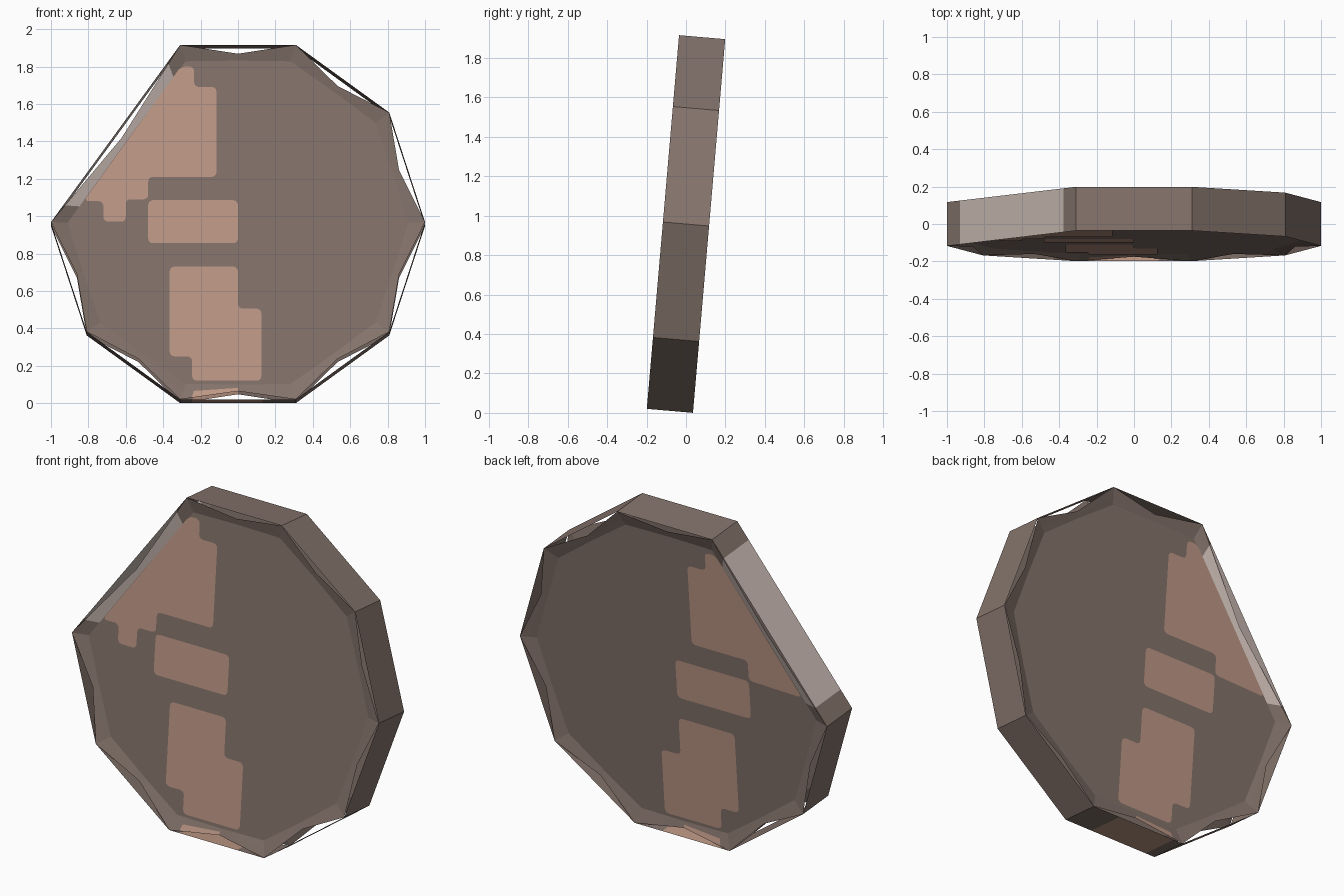
import bpy, bmesh, math
from mathutils import Matrix, Vector

if "Cube" in bpy.data.objects:
    bpy.data.objects.remove(bpy.data.objects["Cube"])

HALF = 0.1175                       # half thickness of the disc
TILT = math.radians(4.93)           # the disc leans back
PLACE = Matrix.Translation((0, 0, 0.958)) @ Matrix.Rotation(-TILT, 4, 'X')


def srgb(r, g, b):
    return [((c / 255 + 0.055) / 1.055) ** 2.4 for c in (r, g, b)] + [1]


def material(name, col):
    m = bpy.data.materials.new(name)
    m.diffuse_color = srgb(*col)
    m.use_nodes = True
    m.node_tree.nodes["Principled BSDF"].inputs["Base Color"].default_value = m.diffuse_color
    return m


MATS = [material("brown_stone", (132, 115, 107)),
        material("tan_patch", (190, 152, 134)),
        material("pale_edge", (204, 188, 181))]
BROWN, TAN, PALE = 0, 1, 2


def finish(name, bm):
    bm.transform(PLACE)
    me = bpy.data.meshes.new(name)
    bm.to_mesh(me)
    bm.free()
    for m in MATS:
        me.materials.append(m)
    ob = bpy.data.objects.new(name, me)
    bpy.context.collection.objects.link(ob)
    return ob


# Decagon corners with one corner sliced off at the upper left
corners = [Vector((math.cos(k * math.pi / 5), math.sin(k * math.pi / 5)))
           for k in range(10) if k != 4]
CUT, BOTTOM = 3, 6                  # indices of the sliced and bottom edges
SPLITS = {CUT: [0, 0.1, 0.5, 0.9], BOTTOM: [0, 0.1, 0.5, 0.71]}


def outline(corner_scale, mid_scale, corner_depth, mid_depth):
    """Star-like ring: (x, up, depth) along every edge, notched at its middle."""
    pts = []
    for i, a in enumerate(corners):
        b = corners[(i + 1) % 9]
        m = (a + b) / 2 * mid_scale
        for t in SPLITS.get(i, [0, 0.5]):
            end = a if t <= 0.5 else b
            w = 1 - abs(2 * t - 1)  # 0 at a corner, 1 at the middle
            p = (end * corner_scale).lerp(m, w)
            pts.append((p.x, p.y, corner_depth + (mid_depth - corner_depth) * w))
    return pts


# Edge index and split index of every outline segment
segments = [(i, j) for i in range(9) for j in range(len(SPLITS.get(i, [0, 0.5])))]

outer = outline(1.0, 0.952, 0.0, 0.02)
inner = outline(0.91, 0.914, 0.03, 0.03)
middle = [tuple((a + b) / 2 for a, b in zip(p, q)) for p, q in zip(outer, inner)]


def dished_plate(name, side):
    """side -1 is the front, +1 the back."""
    bm = bmesh.new()
    rings = [[bm.verts.new((x, side * (HALF - d), v)) for x, v, d in ring]
             for ring in (outer, middle, inner)]

    def face(vs, mat=BROWN):
        f = bm.faces.new(vs if side < 0 else vs[::-1])
        f.material_index = mat

    n = len(outer)
    for r in range(2):
        for k, (edge, part) in enumerate(segments):
            mat = BROWN
            if edge == CUT and part in (1, 2):
                mat = PALE
            elif edge == BOTTOM and part == 1 and r == 0:
                mat = TAN
            l = (k + 1) % n
            face([rings[r][k], rings[r][l], rings[r + 1][l], rings[r + 1][k]], mat)
    face(rings[2])
    finish(name, bm)


def patch(name, side, pts):
    """Thin rounded sheet lying on a dished plate."""
    bm = bmesh.new()
    y = side * (HALF - 0.03 + 0.003)
    vs = [bm.verts.new((x, y, (z - 0.9655) / 0.996)) for x, z in pts]
    f = bm.faces.new(vs)
    bmesh.ops.bevel(bm, geom=bm.verts[:], offset=0.025, offset_type='OFFSET',
                    segments=3, profile=0.5, affect='VERTICES')
    bm.normal_update()
    for f in bm.faces:
        f.material_index = TAN
        if f.normal.y * side < 0:
            f.normal_flip()
    finish(name, bm)


# Thin rim around the disc
bm = bmesh.new()
for i, a in enumerate(corners):
    b = corners[(i + 1) % 9]
    ts = {CUT: [0, 0.1, 0.9, 1], BOTTOM: [0, 0.1, 0.71, 1]}.get(i, [0, 1])
    for j, (t0, t1) in enumerate(zip(ts, ts[1:])):
        p, q = a.lerp(b, t0), a.lerp(b, t1)
        f = bm.faces.new([bm.verts.new(c) for c in (
            (p.x, -HALF, p.y), (p.x, HALF, p.y), (q.x, HALF, q.y), (q.x, -HALF, q.y))])
        if j == 1:
            f.material_index = PALE if i == CUT else TAN
bmesh.ops.remove_doubles(bm, verts=bm.verts[:], dist=1e-4)
finish("rim", bm)

# Plates and their painted patches
upper_top = [(-0.305, 1.80), (-0.235, 1.80), (-0.235, 1.69), (-0.115, 1.69),
             (-0.115, 1.21), (-0.48, 1.21), (-0.48, 1.09)]
notch = [(-0.60, 1.09), (-0.60, 0.97), (-0.72, 0.97), (-0.72, 1.08)]
upper_end = [(-0.824, 1.08)]
centre = [(-0.48, 0.855), (0, 0.855), (0, 1.085), (-0.48, 1.085)]
lower = [(-0.365, 0.73), (0, 0.73), (0, 0.505), (0.125, 0.505),
         (0.125, 0.12), (-0.245, 0.12), (-0.245, 0.25), (-0.365, 0.25)]

for side, word in ((-1, "front"), (1, "back")):
    dished_plate(word + "_plate", side)
    patch(word + "_upper_patch", side,
          upper_top + (notch if side < 0 else []) + upper_end)
    patch(word + "_centre_patch", side, centre)
    patch(word + "_lower_patch", side, lower)
